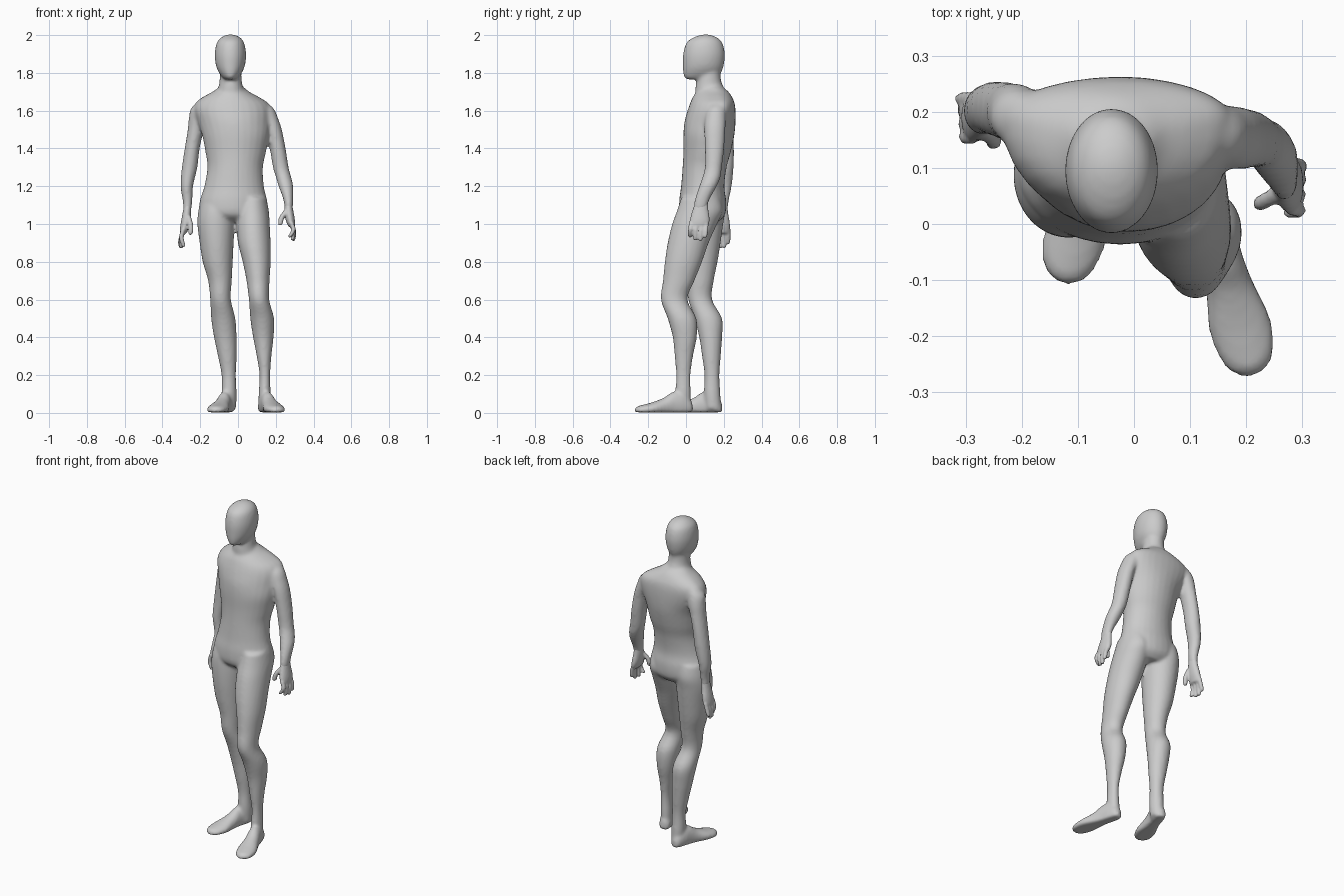
import bpy, bmesh, math
from mathutils import Vector

SEG = 28


def spline(rows, steps=4):
    """Catmull-Rom refinement of a short list of section rows."""
    out = []
    for i in range(len(rows) - 1):
        p = [rows[max(0, min(len(rows) - 1, i + k))] for k in (-1, 0, 1, 2)]
        for s in range(steps):
            t = s / steps
            out.append([0.5 * (2 * b + (c - a) * t + (2 * a - 5 * b + 4 * c - d) * t * t
                               + (3 * b - a - 3 * c + d) * t ** 3) for a, b, c, d in zip(*p)])
    return out + [list(rows[-1])]


def skin(bm, rings):
    """Join rings of points into a closed tube."""
    vs = [[bm.verts.new(p) for p in r] for r in rings]
    n = len(vs[0])
    for a, b in zip(vs, vs[1:]):
        for i in range(n):
            bm.faces.new((a[i], a[(i + 1) % n], b[(i + 1) % n], b[i]))
    bm.faces.new(vs[0][::-1])
    bm.faces.new(vs[-1])


def column(bm, rows, steps=4):
    """Level sections: z, x min, x max, y min, y max, position of the widest line (0..1)."""
    rings = []
    for z, x0, x1, y0, y1, m in spline([r if len(r) == 6 else (*r, 0.5) for r in rows], steps):
        cx, rx, ym = (x0 + x1) / 2, (x1 - x0) / 2, y0 + (y1 - y0) * m
        ring = []
        for i in range(SEG):
            a = 2 * math.pi * i / SEG
            s = math.sin(a)
            ring.append((cx + rx * math.cos(a), ym + s * ((y1 - ym) if s > 0 else (ym - y0)), z))
        rings.append(ring)
    skin(bm, rings)


def foot(bm, heel, toe):
    """Foot lofted from heel to toe: fraction, half width, height."""
    h, t = Vector((*heel, 0)), Vector((*toe, 0))
    side = (t - h).cross(Vector((0, 0, 1))).normalized()
    rows = [(0, .012, .05), (.05, .03, .075), (.2, .037, .11), (.35, .038, .11), (.5, .044, .08),
            (.7, .056, .056), (.87, .05, .042), (.96, .033, .034), (1, .012, .022)]
    rings = []
    for f, w, top in spline(rows):
        ring = []
        for i in range(SEG):
            a = 2 * math.pi * i / SEG
            z = max(0.003, top * 0.4 + math.sin(a) * top * 0.6)
            ring.append(h.lerp(t, f) + side * (w * math.cos(a)) + Vector((0, 0, z)))
        rings.append(ring)
    skin(bm, rings)


def finger(bm, base, mid, tip, r=0.0125):
    """Tapered finger along three points."""
    rows = [(*base, r), (*mid, r), (*tip, r * 0.85)]
    end = Vector(tip) + (Vector(tip) - Vector(mid)).normalized() * r * 0.6
    rows.append((*end, r * 0.3))
    column(bm, [(z, x - q, x + q, y - q, y + q) for x, y, z, q in rows], 3)


def finish(bm, name, voxel, smooth):
    """Blend the overlapping parts into one smooth surface."""
    bmesh.ops.recalc_face_normals(bm, faces=bm.faces)
    me = bpy.data.meshes.new(name)
    bm.to_mesh(me)
    bm.free()
    ob = bpy.data.objects.new(name, me)
    bpy.context.collection.objects.link(ob)
    rm = ob.modifiers.new("blend", 'REMESH')
    rm.mode, rm.voxel_size, rm.use_smooth_shade = 'VOXEL', voxel, True
    sm = ob.modifiers.new("soften", 'SMOOTH')
    sm.factor, sm.iterations = 0.5, smooth
    return ob


body = bmesh.new()
# head
column(body, [(2.003, -.055, -.025, .09, .12), (1.99, -.085, .008, .045, .16),
              (1.96, -.112, .032, .003, .192), (1.9, -.123, .043, -.015, .206),
              (1.84, -.117, .037, -.017, .2), (1.8, -.1, .02, -.015, .186),
              (1.775, -.082, .002, -.008, .17), (1.765, -.07, -.01, .01, .16)])
# neck
column(body, [(1.86, -.095, .015, .07, .185), (1.77, -.097, .019, .057, .184),
              (1.72, -.105, .028, .05, .2), (1.66, -.13, .06, .05, .22)])
# torso
column(body, [(1.725, -.1, .03, .08, .195, .6), (1.7, -.135, .06, .055, .225, .62),
              (1.67, -.19, .115, .035, .245, .68), (1.64, -.225, .16, .022, .257, .7),
              (1.6, -.235, .178, .008, .262, .68), (1.54, -.215, .175, -.008, .262, .62),
              (1.47, -.19, .165, -.014, .256), (1.38, -.172, .148, -.014, .237),
              (1.3, -.162, .132, -.018, .215), (1.2, -.178, .137, -.026, .203),
              (1.12, -.203, .155, -.036, .213), (1.05, -.2, .155, -.03, .207),
              (1.01, -.13, .1, .02, .17)])
# left leg
column(body, [(1.14, .0, .15, -.025, .18), (1.07, -.01, .163, -.048, .195),
              (1.0, -.01, .168, -.073, .165), (.9, .0, .172, -.097, .12),
              (.8, .025, .173, -.112, .085), (.7, .045, .167, -.122, .045),
              (.6, .058, .165, -.133, .008), (.5, .065, .191, -.097, .055),
              (.4, .08, .188, -.07, .057), (.3, .099, .177, -.06, .037),
              (.2, .114, .17, -.052, .024), (.1, .109, .172, -.056, .026),
              (.02, .108, .165, -.045, .026)])
foot(body, (.13, .034), (.213, -.27))
# right leg
column(body, [(1.14, -.195, -.03, .0, .195), (1.07, -.21, -.02, -.02, .207),
              (1.0, -.215, -.018, -.025, .197), (.9, -.203, -.023, -.022, .183),
              (.8, -.187, -.028, -.012, .167), (.7, -.158, -.033, .003, .147),
              (.6, -.147, -.038, .012, .138), (.5, -.142, -.014, .045, .191),
              (.4, -.127, -.008, .07, .191), (.3, -.106, -.008, .085, .184),
              (.2, -.087, -.011, .098, .177), (.1, -.087, -.008, .095, .182),
              (.02, -.08, -.01, .105, .185)])
foot(body, (-.045, .19), (-.128, -.105))
# left arm
column(body, [(1.645, .1, .15, .14, .2), (1.61, .09, .19, .11, .212), (1.56, .11, .212, .1, .212),
              (1.5, .145, .232, .098, .208), (1.4, .168, .252, .1, .202), (1.3, .185, .268, .1, .19),
              (1.25, .2, .281, .088, .183), (1.2, .215, .292, .07, .163),
              (1.13, .24, .292, .047, .125), (1.08, .247, .29, .04, .11)])
# right arm
column(body, [(1.645, -.215, -.16, .16, .225), (1.61, -.25, -.15, .14, .24),
              (1.56, -.26, -.16, .142, .25), (1.5, -.266, -.18, .148, .252),
              (1.4, -.282, -.203, .155, .254), (1.3, -.297, -.215, .16, .252),
              (1.2, -.304, -.238, .16, .242), (1.12, -.292, -.242, .165, .226),
              (1.07, -.29, -.248, .162, .222)])
finish(body, "body", 0.009, 6)

# left hand
hand = bmesh.new()
column(hand, [(1.13, .25, .282, .055, .115), (1.08, .245, .291, .037, .118),
              (1.03, .25, .3, .022, .125), (1.0, .26, .302, .018, .122), (.985, .268, .3, .025, .11)])
for y, x, z in ((.027, .275, .935), (.055, .288, .92), (.083, .294, .918), (.108, .298, .935)):
    finger(hand, (.28, y, 1.01), (.294, y - .003, .97), (x, y - .006, z))
finger(hand, (.258, .055, 1.075), (.231, .04, 1.035), (.224, .036, 1.0), .014)
finish(hand, "left_hand", 0.006, 3)

# right hand
hand = bmesh.new()
column(hand, [(1.12, -.282, -.25, .172, .218), (1.06, -.293, -.248, .157, .223),
              (1.0, -.304, -.256, .147, .233), (.965, -.308, -.266, .147, .232),
              (.95, -.306, -.272, .155, .225)])
for y, x, z in ((.155, -.288, .885), (.178, -.3, .878), (.202, -.304, .88), (.223, -.309, .9)):
    finger(hand, (-.287, y, .975), (-.3, y, .93), (x, y, z))
finger(hand, (-.263, .165, 1.04), (-.25, .15, .99), (-.252, .145, .95), .014)
finish(hand, "right_hand", 0.006, 3)
